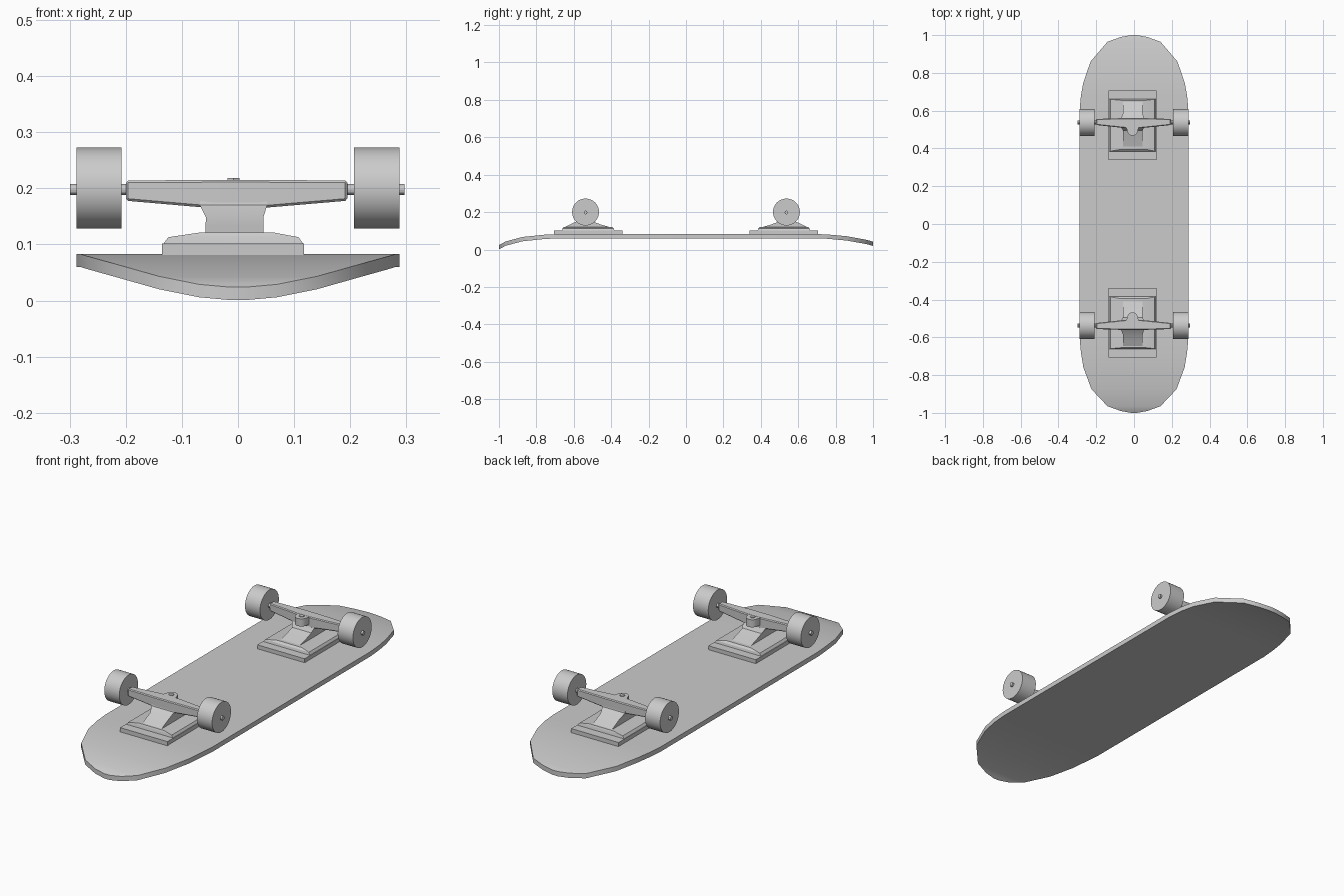
import bpy, bmesh, math
from mathutils import Matrix

if "Cube" in bpy.data.objects:
    bpy.data.objects.remove(bpy.data.objects["Cube"])


def finish(bm, name, angle=30):
    bmesh.ops.recalc_face_normals(bm, faces=bm.faces)
    me = bpy.data.meshes.new(name)
    bm.to_mesh(me)
    bm.free()
    ob = bpy.data.objects.new(name, me)
    bpy.context.collection.objects.link(ob)
    bpy.ops.object.select_all(action='DESELECT')
    ob.select_set(True)
    bpy.context.view_layer.objects.active = ob
    bpy.ops.object.shade_smooth_by_angle(angle=math.radians(angle))
    return ob


def loft(name, rings, bevel=0):
    """Skin a list of equal-sized vertex rings and cap both ends."""
    bm = bmesh.new()
    vs = [[bm.verts.new(p) for p in r] for r in rings]
    n = len(vs[0])
    for a, b in zip(vs, vs[1:]):
        for i in range(n):
            j = (i + 1) % n
            bm.faces.new((a[i], a[j], b[j], b[i]))
    bm.faces.new(vs[0])
    bm.faces.new(vs[-1])
    if bevel:
        bmesh.ops.recalc_face_normals(bm, faces=bm.faces)
        bmesh.ops.bevel(bm, geom=bm.edges[:], offset=bevel, segments=1, affect='EDGES')
    return finish(bm, name)


def rect_z(x0, x1, y0, y1, z):
    return [(x0, y0, z), (x1, y0, z), (x1, y1, z), (x0, y1, z)]


def rect_x(x, y0, y1, z0, z1):
    return [(x, y0, z0), (x, y1, z0), (x, y1, z1), (x, y0, z1)]


def cyl(name, r, x0, x1, y, z, seg):
    bm = bmesh.new()
    m = Matrix.Translation(((x0 + x1) / 2, y, z)) @ Matrix.Rotation(math.pi / 2, 4, 'Y')
    bmesh.ops.create_cone(bm, cap_ends=True, segments=seg, radius1=r, radius2=r,
                          depth=abs(x1 - x0), matrix=m)
    return finish(bm, name)


# Deck: (y, half width, top height) stations, drooping at both ends
stations = [(-1, .015, .024), (-.99, .07, .029), (-.965, .14, .043), (-.875, .225, .067),
            (-.76, .268, .079), (-.68, .281, .083), (-.6, .288, .083),
            (.6, .288, .083), (.68, .281, .083), (.75, .268, .081), (.86, .23, .071),
            (.965, .14, .052), (.99, .07, .045), (1, .015, .042)]
T = .023
loft("deck", [[(-w, y, z), (w, y, z), (w, y, z - T), (-w, y, z - T)] for y, w, z in stations])

# Two trucks, mirrored front to back
for s, tag in ((1, "back"), (-1, "front")):
    def R(x0, x1, y0, y1, z):
        a, b = sorted((s * y0, s * y1))
        return rect_z(x0, x1, a, b, z)

    def X(x, y0, y1, z0, z1):
        a, b = sorted((s * y0, s * y1))
        return rect_x(x, a, b, z0, z1)

    # Base plate and its stepped riser
    loft(tag + "_base_plate", [R(-.135, .118, .34, .707, .075), R(-.135, .118, .34, .707, .102)])
    loft(tag + "_base_riser", [R(-.134, .117, .382, .663, .10), R(-.124, .108, .386, .66, .113),
                               R(-.07, .065, .395, .655, .121)])
    # Neck, narrowing up to the hanger
    loft(tag + "_neck", [R(-.058, .045, .39, .657, .115), R(-.058, .045, .45, .625, .132),
                         R(-.057, .045, .495, .59, .148), R(-.068, .052, .51, .562, .17),
                         R(-.068, .052, .515, .56, .18)])
    # Hanger tapering toward both tips
    loft(tag + "_hanger", [X(-.2, .524, .556, .178, .214), X(-.05, .508, .561, .165, .215),
                           X(.042, .508, .561, .165, .215), X(.195, .524, .556, .178, .214)], .004)
    # Rounded kingpin boss and bolt on the inner side
    nose = [(-.042, .512)] + [(-.008 - .028 * math.cos(a), .495 - .028 * math.sin(a))
                              for a in [math.pi * i / 8 for i in range(9)]] + [(.026, .512)]
    loft(tag + "_kingpin_boss", [[(x, s * y, z) for x, y in nose] for z in (.178, .2145)])
    bm = bmesh.new()
    bmesh.ops.create_cone(bm, cap_ends=True, segments=6, radius1=.012, radius2=.012, depth=.02,
                          matrix=Matrix.Translation((-.008, s * .497, .2085)))
    finish(bm, tag + "_kingpin_bolt")
    # Axle and wheels
    cyl(tag + "_axle", .01, -.299, .297, s * .537, .198, 12)
    for x0, x1, side in ((-.288, -.208, "left"), (.207, .288, "right")):
        cyl(f"{tag}_{side}_wheel", .072, x0, x1, s * .537, .2005, 32)
